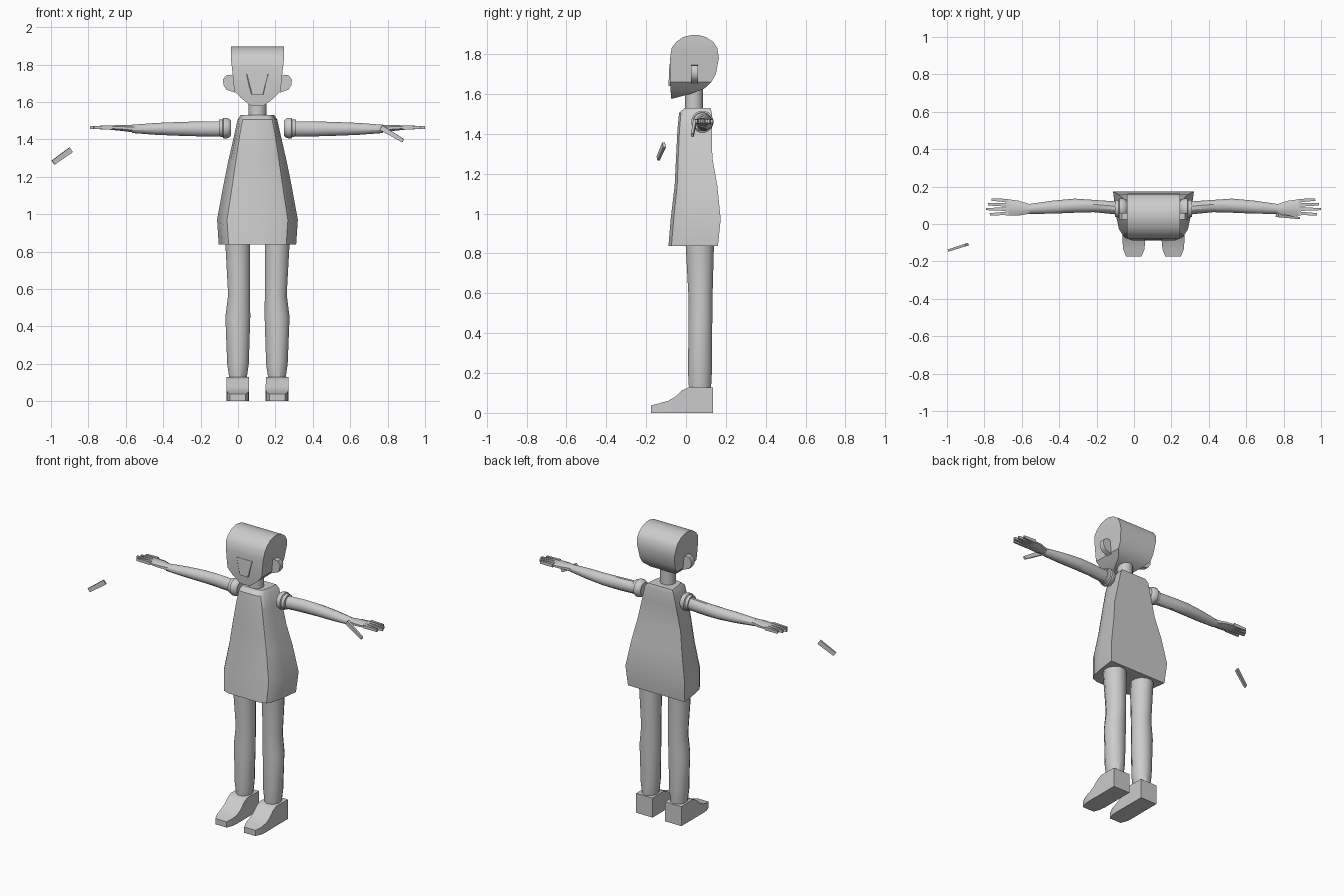
import bpy, bmesh
from math import sin, cos, pi, radians
from mathutils import Vector

if "Cube" in bpy.data.objects:
    bpy.data.objects.remove(bpy.data.objects["Cube"])

CX = 0.104  # body centre line (the loose thumb shifts the body off x = 0)


def loft(name, rings, angle=32):
    """Skin a list of equal-length point rings and cap both ends."""
    bm = bmesh.new()
    vs = [[bm.verts.new(p) for p in r] for r in rings]
    n = len(rings[0])
    for a, b in zip(vs, vs[1:]):
        for i in range(n):
            j = (i + 1) % n
            bm.faces.new((a[i], a[j], b[j], b[i]))
    bm.faces.new(vs[0])
    bm.faces.new(vs[-1])
    bmesh.ops.recalc_face_normals(bm, faces=bm.faces)
    me = bpy.data.meshes.new(name)
    bm.to_mesh(me)
    bm.free()
    me.shade_smooth()
    me.set_sharp_from_angle(angle=radians(angle))
    ob = bpy.data.objects.new(name, me)
    bpy.context.collection.objects.link(ob)
    return ob


def circ(n, ra, rb):
    return [(ra * cos(2 * pi * (i + .5) / n), rb * sin(2 * pi * (i + .5) / n)) for i in range(n)]


def ring_z(x, y, z, rx, ry, n=12):
    return [(x + a, y + b, z) for a, b in circ(n, rx, ry)]


def ring_x(x, y, z, ry, rz, n=12):
    return [(x, y + a, z + b) for a, b in circ(n, ry, rz)]


def stick(name, p, q, w0, h0, w1, h1):
    """Tapered four-sided bar from p to q."""
    p, q = Vector(p), Vector(q)
    d = (q - p).normalized()
    side = d.cross(Vector((0, 0, 1))).normalized()
    up = side.cross(d)
    sq = ((-1, -1), (1, -1), (1, 1), (-1, 1))
    return loft(name, [[c + side * a * w + up * b * h for a, b in sq]
                       for c, w, h in ((p, w0, h0), (q, w1, h1))])


# Head: rectangular slices (z, front y, back y, half width)
head = [(1.578, -.075, -.06, .03), (1.60, -.076, .02, .062), (1.625, -.078, .09, .092),
        (1.66, -.08, .128, .124), (1.70, -.081, .15, .128), (1.78, -.08, .165, .136),
        (1.83, -.072, .157, .142), (1.86, -.05, .138, .142), (1.885, -.015, .1, .142),
        (1.896, .03, .06, .142)]
loft("head", [[(CX - h, f, z), (CX + h, f, z), (CX + h, b, z), (CX - h, b, z)]
              for z, f, b, h in head], 36)

# Low ridge down the middle of the face
loft("nose_ridge", [[(CX - h, -.07, z), (CX + h, -.07, z), (CX + h * .8, y, z), (CX - h * .8, y, z)]
                    for z, h, y in ((1.64, .035, -.088), (1.75, .07, -.083))])

# Neck
loft("neck", [ring_z(CX, .04, z, .048, .046, 16) for z in (1.49, 1.64)])

# Tunic: flared slices with a flat back and rounded front
tunic = [(.838, -.088, .16, .175, .207), (.97, -.077, .174, .185, .216),
         (1.14, -.057, .157, .155, .185), (1.28, -.05, .132, .132, .157),
         (1.42, -.043, .13, .108, .125), (1.505, -.035, .13, .09, .106),
         (1.53, -.005, .122, .075, .09)]
rings = []
for z, f, b, hf, hb in tunic:
    half = [(hb, b), ((hf + hb) / 2, f + (b - f) * .5), (hf, f + (b - f) * .2),
            (hf * .88, f + (b - f) * .06), (hf * .65, f)]
    rings.append([(CX + x, y, z) for x, y in half] + [(CX - x, y, z) for x, y in reversed(half)])
loft("tunic", rings)

for s, side in ((-1, "left"), (1, "right")):
    def X(d):
        return CX + s * d

    # Ear: rounded plate
    ear = [(.12, 1.735), (.145, 1.746), (.168, 1.742), (.184, 1.72), (.182, 1.69),
           (.165, 1.665), (.12, 1.65)]
    loft(side + "_ear", [[(X(d), y, z) for d, z in ear] for y in (.025, .06)], 40)

    # Shoulder cuff
    loft(side + "_shoulder", [ring_x(X(d), .082, 1.46, r, r, 16) for d, r in
                              ((.142, .04), (.15, .05), (.165, .056), (.182, .056), (.186, .048), (.205, .046))])

    # Arm: (distance, y, half depth, half height)
    arm = [(.19, .085, .036, .041), (.32, .096, .034, .041), (.42, .098, .039, .038),
           (.54, .09, .036, .033), (.67, .08, .027, .023)]
    loft(side + "_arm", [ring_x(X(d), y, 1.456, a, b) for d, y, a, b in arm])

    # Palm and fingers
    loft(side + "_palm", [ring_x(X(d), y, z, a, b, 8) for d, y, z, a, b in
                          ((.655, .08, 1.457, .026, .022), (.72, .085, 1.461, .043, .018),
                           (.79, .09, 1.463, .047, .012))])
    for i, (y0, y1, tip) in enumerate(((.125, .13, .865), (.102, .105, .885),
                                       (.079, .08, .896), (.057, .052, .875))):
        stick(f"{side}_finger_{i + 1}", (X(.775), y0, 1.464), (X(tip), y1, 1.463),
              .0095, .011, .006, .008)

    # Leg: (z, centre offset, y, half width, half depth)
    leg = [(.11, .104, .07, .045, .055), (.2, .104, .07, .058, .06), (.45, .105, .072, .067, .06),
           (.57, .098, .073, .059, .06), (.86, .106, .069, .067, .072)]
    loft(side + "_leg", [ring_z(X(d), y, z, a * 1.03, b * 1.03) for z, d, y, a, b in leg])

    # Shoe: slices from heel to toe (y, top z, half width)
    shoe = [(.135, .128, .06), (.015, .13, .06), (-.02, .113, .06), (-.055, .08, .061),
            (-.09, .06, .061), (-.135, .048, .057), (-.175, .038, .041)]
    loft(side + "_shoe", [[(X(.105 - h), y, 0), (X(.105 + h), y, 0), (X(.105 + h), y, z), (X(.105 - h), y, z)]
                          for y, z, h in shoe])

# Thumbs: one attached, one floating free
stick("right_thumb", (.765, .045, 1.463), (.882, .032, 1.393), .008, .014, .006, .01)
stick("loose_thumb", (-.893, -.11, 1.344), (-.988, -.14, 1.276), .007, .015, .006, .013)
